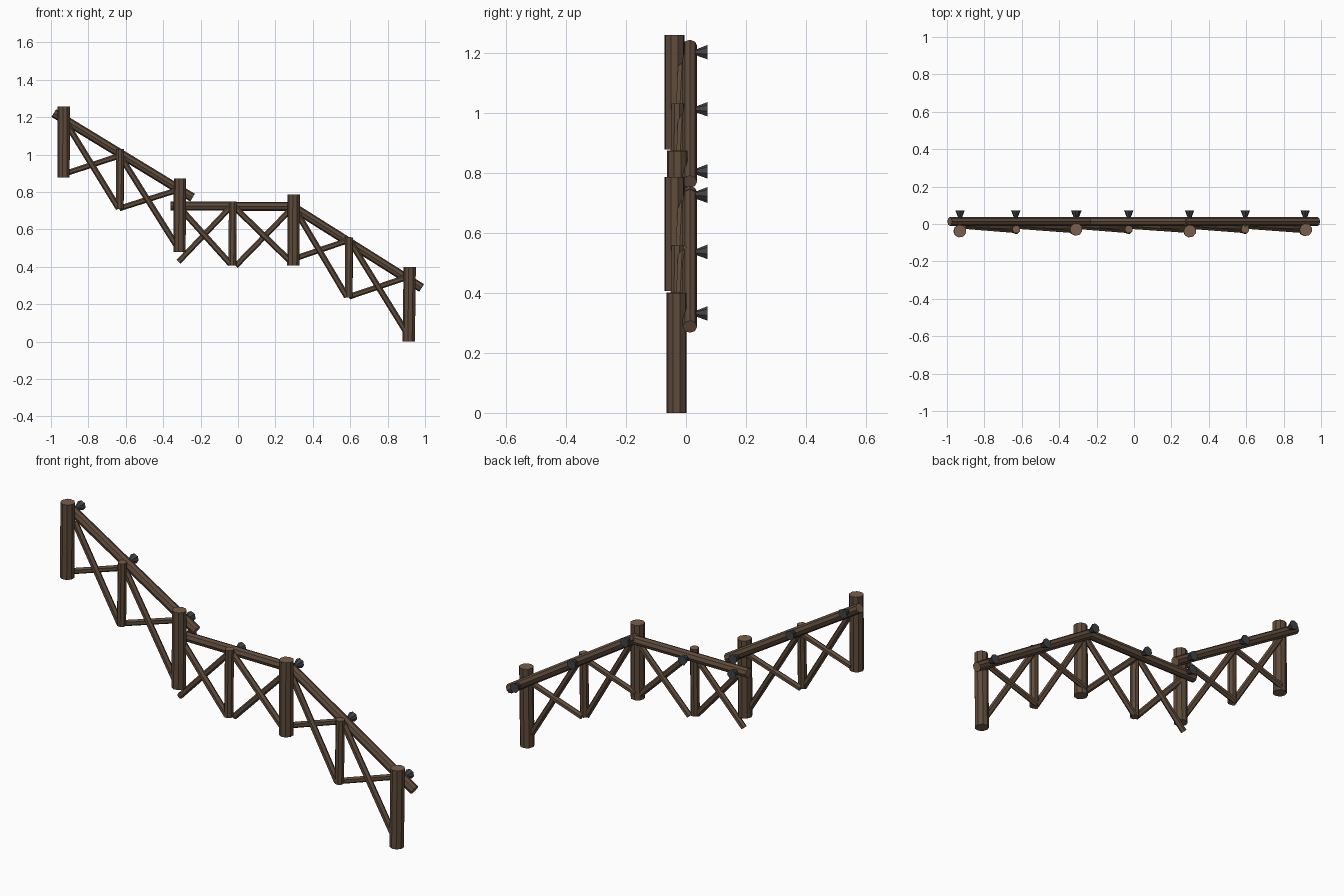
import bpy, bmesh
from mathutils import Vector


def material(name, rgb):
    m = bpy.data.materials.new(name)
    m.diffuse_color = (*rgb, 1)
    return m


bark = material("brown_bark", (0.115, 0.072, 0.044))
cut_wood = material("cut_wood", (0.19, 0.115, 0.072))
iron = material("dark_iron", (0.05, 0.055, 0.06))


def bar(name, a, b, r1, r2, sides, mats):
    """Faceted round bar from a to b; end caps take the last material."""
    a, b = Vector(a), Vector(b)
    axis = b - a
    bm = bmesh.new()
    bmesh.ops.create_cone(bm, cap_ends=True, segments=sides, radius1=r1,
                          radius2=r2, depth=axis.length)
    for f in bm.faces:
        f.material_index = len(mats) - 1 if abs(f.normal.z) > 0.9 else 0
    # tilt in the xz plane first so that facets stay aligned
    bm.transform(axis.to_track_quat('Z', 'Y').to_matrix().to_4x4())
    bmesh.ops.translate(bm, verts=bm.verts, vec=(a + b) / 2)
    mesh = bpy.data.meshes.new(name)
    bm.to_mesh(mesh)
    bm.free()
    for m in mats:
        mesh.materials.append(m)
    ob = bpy.data.objects.new(name, mesh)
    bpy.context.collection.objects.link(ob)
    return ob


wood = [bark, cut_wood]

# Main posts: x bottom, x top, y, z bottom, z top
for xb, xt, y, z0, z1 in [(-0.932, -0.93, -0.038, 0.877, 1.258),
                          (-0.312, -0.309, -0.029, 0.48, 0.873),
                          (0.297, 0.299, -0.038, 0.406, 0.786),
                          (0.914, 0.919, -0.031, 0.0, 0.40)]:
    bar("main_post", (xb, y, z0), (xt, y, z1), 0.034, 0.034, 9, wood)

# Slim middle posts
for x, z0, z1 in [(-0.632, 0.71, 1.03), (-0.03, 0.408, 0.75), (0.592, 0.236, 0.558)]:
    bar("slim_post", (x, -0.032, z0), (x + 0.002, -0.028, z1), 0.022, 0.022, 8, wood)

# Handrails
for x0, z0, x1, z1 in [(-0.985, 1.222, -0.243, 0.77),
                       (-0.36, 0.725, 0.30, 0.723),
                       (0.27, 0.735, 0.982, 0.287)]:
    bar("handrail", (x0, 0.013, z0), (x1, 0.013, z1), 0.024, 0.024, 8, wood)

# Crossed braces of each bay: falling pair, then rising pair (x, z, x, z)
bays = [((-0.91, 1.155, -0.638, 0.712), (-0.92, 0.9, -0.63, 0.995)),
        ((-0.625, 0.985, -0.33, 0.515), (-0.635, 0.712, -0.31, 0.815)),
        ((-0.315, 0.72, -0.04, 0.415), (-0.318, 0.427, -0.035, 0.725)),
        ((-0.025, 0.725, 0.29, 0.42), (-0.012, 0.405, 0.29, 0.715)),
        ((0.30, 0.715, 0.582, 0.24), (0.29, 0.44, 0.60, 0.545)),
        ((0.60, 0.535, 0.90, 0.05), (0.593, 0.24, 0.92, 0.35))]
for fall, rise in bays:
    bar("falling_brace", (fall[0], -0.012, fall[1]), (fall[2], -0.034, fall[3]),
        0.016, 0.016, 6, wood)
    bar("rising_brace", (rise[0], -0.012, rise[1]), (rise[2], -0.012, rise[3]),
        0.015, 0.015, 6, wood)

# Flared iron nails on the back of the rails
for x, z in [(-0.93, 1.2), (-0.632, 1.01), (-0.312, 0.803), (-0.305, 0.725),
             (-0.028, 0.722), (0.297, 0.727), (0.595, 0.535), (0.915, 0.33)]:
    bar("nail", (x, 0.02, z), (x, 0.071, z), 0.005, 0.025, 7, [iron])
